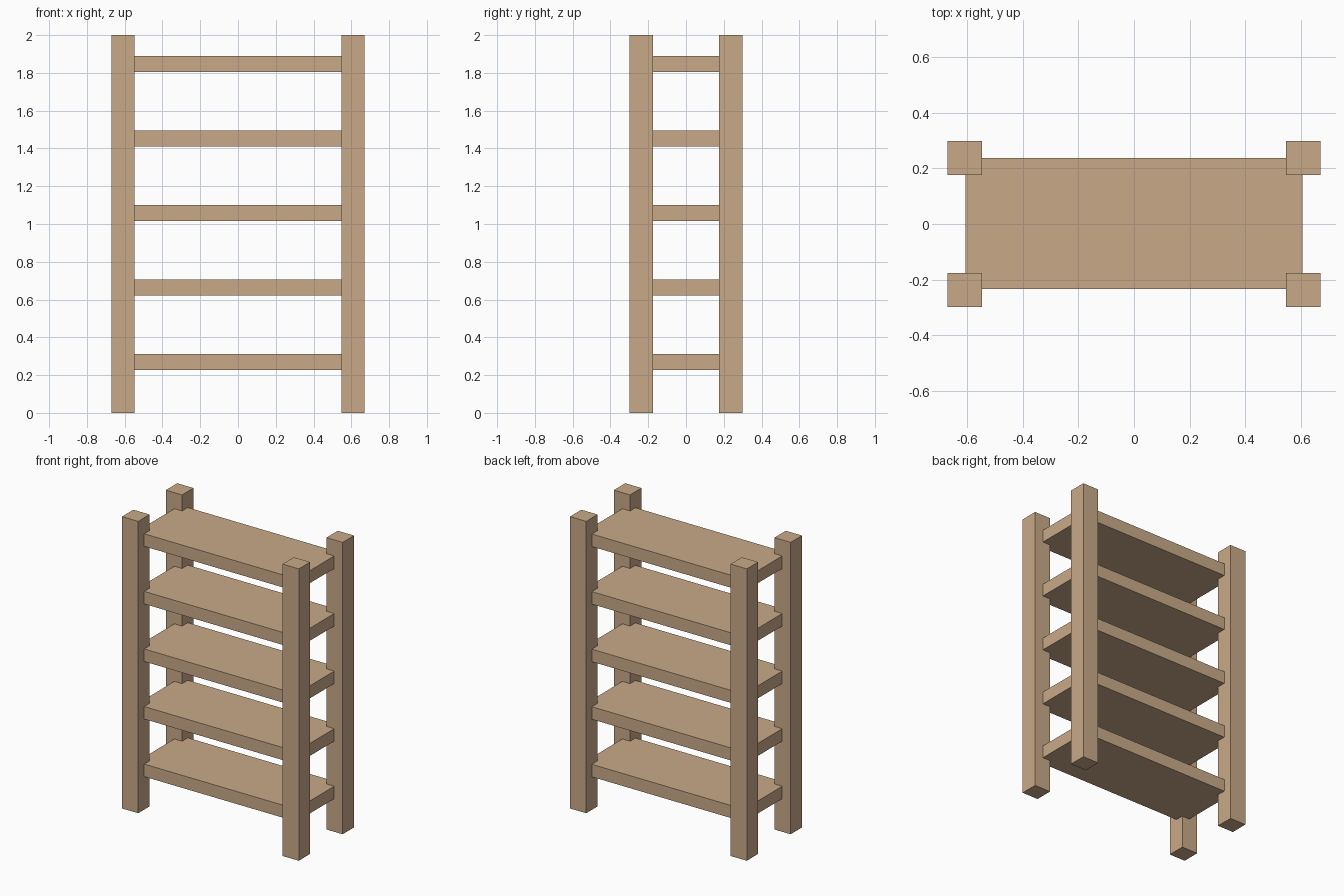
import bpy

cube = bpy.data.objects.get("Cube")
if cube:
    bpy.data.objects.remove(cube, do_unlink=True)

# Single light wood colour
wood = bpy.data.materials.new("light wood")
wood.use_nodes = True
colour = (0.584, 0.402, 0.25, 1)
wood.diffuse_color = colour
wood.node_tree.nodes["Principled BSDF"].inputs["Base Color"].default_value = colour


def box(name, centre, size):
    bpy.ops.mesh.primitive_cube_add(size=1, location=centre)
    part = bpy.context.object
    part.name = name
    part.scale = size
    bpy.ops.object.transform_apply(location=False, rotation=False, scale=True)
    part.data.materials.append(wood)
    return part


# Four square corner posts
POST = 0.123
for y_side, y_name in ((-1, "front"), (1, "back")):
    for x_side, x_name in ((-1, "right"), (1, "left")):
        box(f"{y_name}_{x_name}_post",
            (x_side * (0.67 - POST / 2), y_side * (0.299 - POST / 2), 1),
            (POST, POST, 2))

# Five evenly spaced shelves, their corners let into the posts
for i in range(5):
    box(f"shelf_{i + 1}", (0, 0.002, 0.269 + i * 0.3945), (1.212, 0.472, 0.086))
